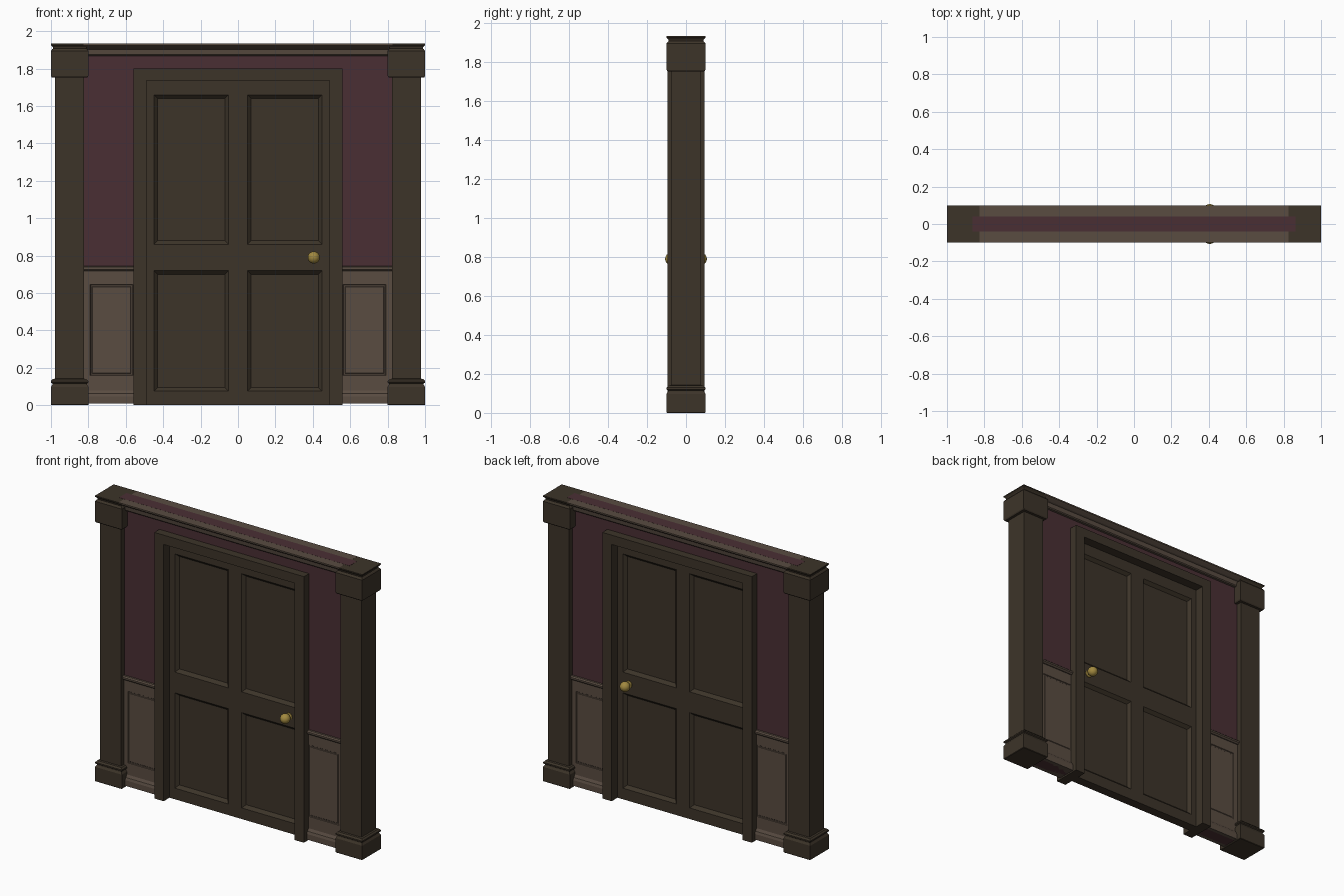
import bpy, bmesh, math
from mathutils import Vector, Matrix

if "Cube" in bpy.data.objects:
    bpy.data.objects.remove(bpy.data.objects["Cube"])


def material(name, rgb):
    m = bpy.data.materials.new(name)
    m.diffuse_color = (*rgb, 1)
    m.use_nodes = True
    m.node_tree.nodes["Principled BSDF"].inputs["Base Color"].default_value = m.diffuse_color
    return m


WOOD = material("dark_wood", (0.046, 0.034, 0.022))
PLUM = material("plum_wall", (0.068, 0.028, 0.034))
TAN = material("tan_wood", (0.10, 0.072, 0.053))
BRASS = material("brass", (0.36, 0.25, 0.05))


def finish(bm, name, mat, mirror="", recalc=True):
    if recalc:
        bmesh.ops.recalc_face_normals(bm, faces=bm.faces)
    me = bpy.data.meshes.new(name)
    bm.to_mesh(me)
    bm.free()
    me.materials.append(mat)
    ob = bpy.data.objects.new(name, me)
    bpy.context.collection.objects.link(ob)
    if mirror:
        mod = ob.modifiers.new("mirror", "MIRROR")
        mod.use_axis = [a in mirror for a in "xyz"]
    return ob


def prism(name, pts, direction, mat, mirror=""):
    """Extrude a flat outline along a direction."""
    bm = bmesh.new()
    f = bm.faces.new([bm.verts.new(p) for p in pts])
    ext = bmesh.ops.extrude_face_region(bm, geom=[f], use_keep_orig=True)
    verts = [g for g in ext["geom"] if isinstance(g, bmesh.types.BMVert)]
    bmesh.ops.translate(bm, verts=verts, vec=Vector(direction))
    return finish(bm, name, mat, mirror)


def lathe(name, profile, n, matrix, mat, mirror=""):
    """Stack n-sided rings from (radius, height) points."""
    bm = bmesh.new()
    rings = []
    for r, h in profile:
        rings.append([bm.verts.new(matrix @ Vector((r * math.cos(a), r * math.sin(a), h)))
                      for a in [math.tau * (i + 0.5) / n for i in range(n)]])
    for a, b in zip(rings, rings[1:]):
        for i in range(n):
            j = (i + 1) % n
            bm.faces.new((a[i], a[j], b[j], b[i]))
    bm.faces.new(rings[0][::-1])
    bm.faces.new(rings[-1])
    return finish(bm, name, mat, mirror)


def panelled(name, xs, zs, y, cells, steps, mat, mirror):
    """Front sheet with inset panels, given sides back to y = 0 and mirrored."""
    bm = bmesh.new()
    grid = [[bm.verts.new((x, y, z)) for x in xs] for z in zs]
    panels = []
    for k in range(len(zs) - 1):
        for i in range(len(xs) - 1):
            f = bm.faces.new((grid[k][i], grid[k][i + 1], grid[k + 1][i + 1], grid[k + 1][i]))
            if (i, k) in cells:
                panels.append(f)
    bm.normal_update()
    border = [e for e in bm.edges if e.is_boundary]
    for width, depth in steps:
        bmesh.ops.inset_individual(bm, faces=panels, thickness=width, depth=depth)
    ext = bmesh.ops.extrude_edge_only(bm, edges=border)
    for g in ext["geom"]:
        if isinstance(g, bmesh.types.BMVert):
            g.co.y = 0
    return finish(bm, name, mat, mirror, recalc=False)


def arch(name, outer, top, inner, inner_top, bottom, half_depth, mat):
    """Upside-down U shape around the doorway."""
    xz = [(-outer, bottom), (-outer, top), (outer, top), (outer, bottom),
          (inner, bottom), (inner, inner_top), (-inner, inner_top), (-inner, bottom)]
    return prism(name, [(x, -half_depth, z) for x, z in xz], (0, 2 * half_depth, 0), mat)


# wall with door opening, and the door casing
arch("wall", 0.863, 1.934, 0.51, 1.76, 0.01, 0.04, PLUM)
arch("door_casing", 0.56, 1.80, 0.49, 1.737, 0.0, 0.095, WOOD)

# four-panel door
panelled("door", [-0.49, -0.45, -0.05, 0.05, 0.45, 0.49],
         [0.0, 0.075, 0.72, 0.86, 1.66, 1.737], -0.032,
         [(1, 1), (3, 1), (1, 3), (3, 3)], [(0.028, -0.02)], WOOD, "y")

# wainscot on each side of the door
panelled("wainscot", [0.52, 0.562, 0.79, 0.86], [0.01, 0.16, 0.645, 0.725], -0.046,
         [(1, 1)], [(0.004, -0.004), (0.010, 0.0), (0.004, 0.003)], TAN, "xy")

# horizontal mouldings, (depth, height) profiles run along x
trims = {
    "baseboard": (0.53, [(0.03, 0.01), (0.064, 0.01), (0.064, 0.048), (0.058, 0.064),
                         (0.054, 0.066), (0.046, 0.08), (0.03, 0.08)]),
    "chair_rail": (0.53, [(0.03, 0.718), (0.052, 0.718), (0.062, 0.727), (0.062, 0.738),
                          (0.054, 0.745), (0.03, 0.745)]),
    "crown": (0.0, [(0.03, 1.868), (0.056, 1.868), (0.062, 1.874), (0.066, 1.903),
                    (0.076, 1.907), (0.092, 1.918), (0.1, 1.924), (0.1, 1.9335), (0.03, 1.9335)]),
}
for name, (x0, prof) in trims.items():
    prism(name, [(x0, -y, z) for y, z in prof], (0.825 - x0, 0, 0), TAN, "xy")

# square pillars with moulded base and capital
pillar = [(0.097, 0.0), (0.1, 0.003), (0.1, 0.098), (0.092, 0.11), (0.092, 0.116),
          (0.1, 0.121), (0.1, 0.13), (0.09, 0.14), (0.0775, 0.142),
          (0.0775, 1.752), (0.095, 1.752), (0.1, 1.76), (0.1, 1.895), (0.093, 1.904),
          (0.088, 1.907), (0.09, 1.915), (0.1, 1.926), (0.1, 1.933)]
lathe("pillar", [(r * math.sqrt(2), h) for r, h in pillar], 4,
      Matrix.Translation((0.9, 0, 0)), WOOD, "x")

# round knob on both faces of the door
ball = [(0.033 * math.sin(a), 0.074 - 0.033 * math.cos(a))
        for a in [math.pi * (0.15 + 0.82 * i / 8) for i in range(9)]]
knob = lathe("door_knob", [(0.024, 0.025), (0.024, 0.036), (0.012, 0.039)] + ball, 16,
             Matrix.Translation((0.405, 0, 0.79)) @ Matrix.Rotation(math.pi / 2, 4, "X"),
             BRASS, "y")
bpy.context.view_layer.objects.active = knob
knob.select_set(True)
bpy.ops.object.shade_smooth_by_angle()
